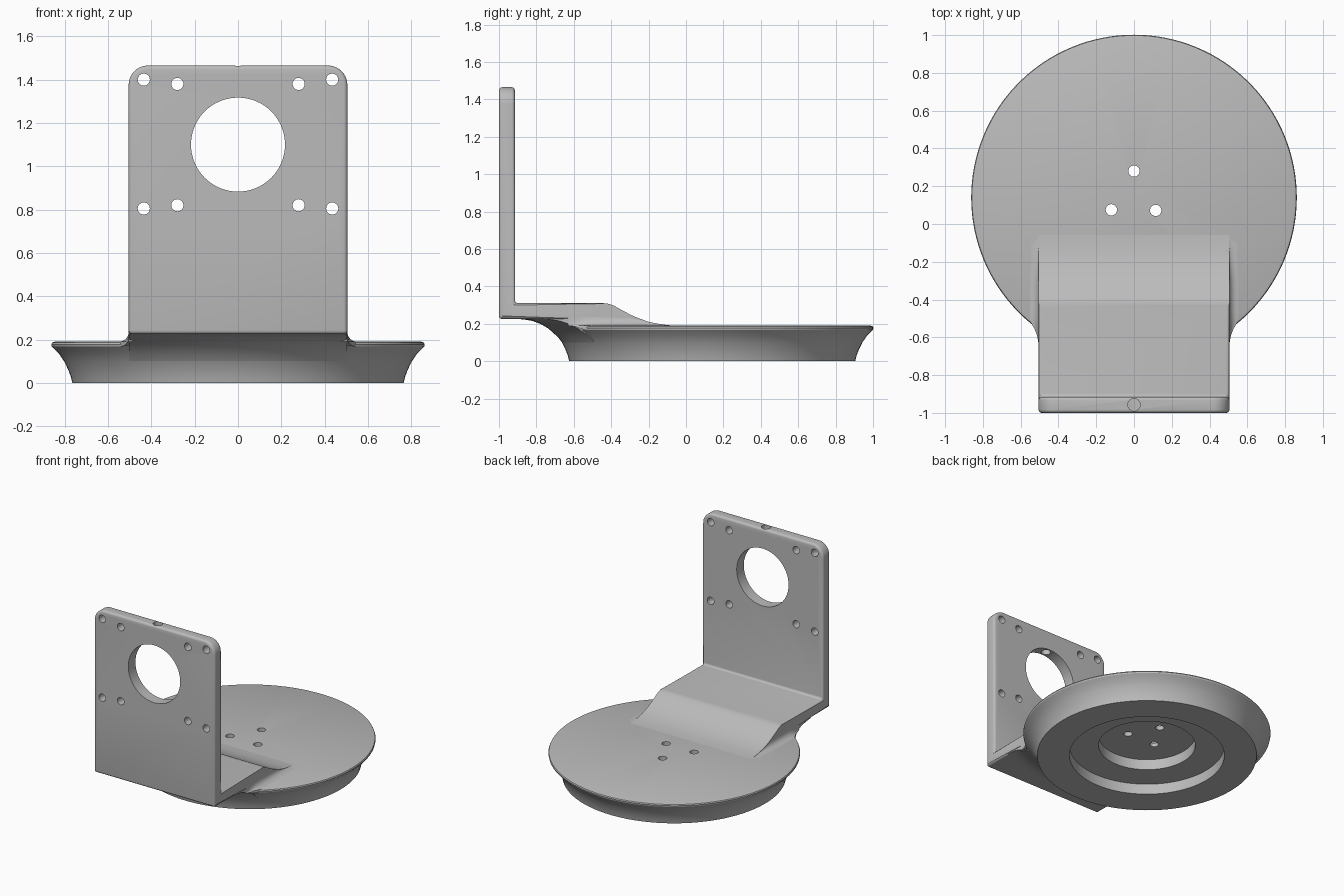
import bpy, bmesh, math
from mathutils import Matrix, Vector

if "Cube" in bpy.data.objects:
    bpy.data.objects.remove(bpy.data.objects["Cube"])

grey = bpy.data.materials.new("plain grey")
grey.diffuse_color = (0.5, 0.5, 0.5, 1)
grey.use_nodes = True
grey.node_tree.nodes["Principled BSDF"].inputs["Base Color"].default_value = grey.diffuse_color
CY = 0.14      # disc centre in y
HW = 0.505     # half width of the bracket


def make(name, bm):
    bmesh.ops.recalc_face_normals(bm, faces=bm.faces[:])
    me = bpy.data.meshes.new(name)
    bm.to_mesh(me)
    bm.free()
    ob = bpy.data.objects.new(name, me)
    bpy.context.collection.objects.link(ob)
    me.materials.append(grey)
    return ob


def activate(ob):
    bpy.ops.object.select_all(action='DESELECT')
    ob.select_set(True)
    bpy.context.view_layer.objects.active = ob


def smooth(ob, deg=30):
    activate(ob)
    bpy.ops.object.shade_smooth_by_angle(angle=math.radians(deg))


def revolve(name, profile, closed, steps=128):
    """Spin (radius, z) points around the disc axis."""
    bm = bmesh.new()
    vs = [bm.verts.new((r, CY, z)) for r, z in profile]
    es = [bm.edges.new(p) for p in zip(vs, vs[1:])]
    if closed:
        es.append(bm.edges.new((vs[-1], vs[0])))
    bmesh.ops.spin(bm, geom=vs + es, cent=(0, CY, 0), axis=(0, 0, 1),
                   angle=2 * math.pi, steps=steps, use_duplicate=False)
    bmesh.ops.remove_doubles(bm, verts=bm.verts[:], dist=1e-5)
    return make(name, bm)


def boolean(ob, cutter, op):
    m = ob.modifiers.new(op.lower(), 'BOOLEAN')
    m.operation, m.object, m.solver = op, cutter, 'EXACT'
    activate(ob)
    bpy.ops.object.modifier_apply(modifier=m.name)
    bpy.data.objects.remove(cutter)


def drill(ob, holes, axis):
    """Cut (x, y, z, radius, length) cylinders along an axis."""
    rot = Matrix.Rotation(math.pi / 2, 4, 'X') if axis == 'Y' else Matrix()
    for x, y, z, r, length in holes:
        bm = bmesh.new()
        bmesh.ops.create_cone(bm, cap_ends=True, segments=64 if r > 0.1 else 24,
                              radius1=r, radius2=r, depth=length,
                              matrix=Matrix.Translation((x, y, z)) @ rot)
        cutter = make("hole_cutter", bm)
        cutter.hide_render = True
        boolean(ob, cutter, 'DIFFERENCE')


# Round base with flared rim and stepped recess underneath
disc = revolve("base_disc", [
    (0, 0.16), (0.337, 0.16), (0.337, 0.08), (0.54, 0.08), (0.54, 0), (0.765, 0),
    (0.772, 0.03), (0.785, 0.063), (0.803, 0.1), (0.825, 0.132), (0.85, 0.158),
    (0.86, 0.168), (0.862, 0.178), (0.858, 0.186), (0.848, 0.19), (0, 0.19)], False)
drill(disc, [(0, 0.28, 0.17, 0.03, 0.2), (-0.12, 0.075, 0.17, 0.03, 0.2),
             (0.115, 0.072, 0.17, 0.03, 0.2)], 'Z')
smooth(disc)

# Upright plate, shelf and ramp extruded from one side profile
side = [(-1, 0.225), (-1, 1.465), (-0.915, 1.465), (-0.915, 0.31), (-0.44, 0.31),
        (-0.415, 0.307), (-0.39, 0.299), (-0.35, 0.277), (-0.3, 0.25), (-0.25, 0.228),
        (-0.2, 0.211), (-0.15, 0.2), (-0.1, 0.193), (-0.05, 0.1895), (-0.05, 0.175),
        (-0.5, 0.175), (-0.5, 0.225)]
bm = bmesh.new()
face = bm.faces.new([bm.verts.new((-HW, y, z)) for y, z in side])
ext = bmesh.ops.extrude_face_region(bm, geom=[face])["geom"]
bmesh.ops.translate(bm, vec=(2 * HW, 0, 0),
                    verts=[g for g in ext if isinstance(g, bmesh.types.BMVert)])
bmesh.ops.recalc_face_normals(bm, faces=bm.faces[:])
corners = [e for e in bm.edges if all(v.co.z > 1.4 for v in e.verts)
           and abs(e.verts[0].co.x - e.verts[1].co.x) < 0.01]
bmesh.ops.bevel(bm, geom=corners, offset=0.09, segments=10, profile=0.5, affect='EDGES')
rims = [e for e in bm.edges if e.calc_face_angle(0) > 0.6
        and (e.verts[0].co.y + e.verts[1].co.y) / 2 < -0.55]
bmesh.ops.bevel(bm, geom=rims, offset=0.017, segments=4, profile=0.5, affect='EDGES')
bracket = make("bracket", bm)
bolts = [(s * x, -0.955, z, 0.028, 0.3) for s in (-1, 1)
         for x, z in ((0.435, 1.4), (0.28, 1.38), (0.28, 0.82), (0.435, 0.805))]
drill(bracket, [(0, -0.955, 1.1, 0.217, 0.3)] + bolts, 'Y')
drill(bracket, [(0, -0.957, 1.4, 0.033, 0.3)], 'Z')
smooth(bracket)

# Flare of the rim carried out under the shelf
web = revolve("shelf_web", [
    (0.6, 0.1), (0.803, 0.1), (0.822, 0.125), (0.85, 0.152), (0.88, 0.177),
    (0.915, 0.198), (0.96, 0.215), (1.0, 0.222), (1.04, 0.226), (0.6, 0.23)], True)
bm = bmesh.new()
bmesh.ops.create_cube(bm, size=1, matrix=Matrix.Translation((0, -0.8, 0.2))
                      @ Matrix.Diagonal((2 * HW - 0.002, 0.8, 1, 1)))
box = make("web_cutter", bm)
box.hide_render = True
boolean(web, box, 'INTERSECT')
smooth(web)

# Concave blends where the shelf and ramp sides meet the disc
# stations: y, outward width, bottom z, top z
stations = [(-0.63, 0.001, 0.205, 0.235), (-0.59, 0.008, 0.185, 0.235),
            (-0.56, 0.02, 0.172, 0.235), (-0.53, 0.036, 0.168, 0.235),
            (-0.505, 0.045, 0.175, 0.235), (-0.46, 0.045, 0.18, 0.235),
            (-0.3, 0.045, 0.18, 0.23), (-0.2, 0.042, 0.18, 0.209),
            (-0.1, 0.04, 0.18, 0.192), (-0.05, 0.035, 0.18, 0.1895)]
for s, label in ((-1, "left"), (1, "right")):
    bm = bmesh.new()
    rings = []
    for y, w, lo, hi in stations:
        base = min(0.19, hi - 0.001)
        pts = [(HW - 0.03, hi)]
        for i in range(7):
            a = math.pi / 2 * i / 6
            pts.append((HW + w * (1 - math.cos(a)), hi - (hi - base) * math.sin(a)))
        pts += [(HW + w, min(lo, base)), (HW - 0.03, min(lo, base))]
        rings.append([bm.verts.new((s * x, y, z)) for x, z in pts])
    for a, b in zip(rings, rings[1:]):
        for i in range(len(a)):
            j = (i + 1) % len(a)
            bm.faces.new((a[i], a[j], b[j], b[i]))
    bm.faces.new(rings[0])
    bm.faces.new(rings[-1])
    smooth(make(label + "_blend", bm), 40)
